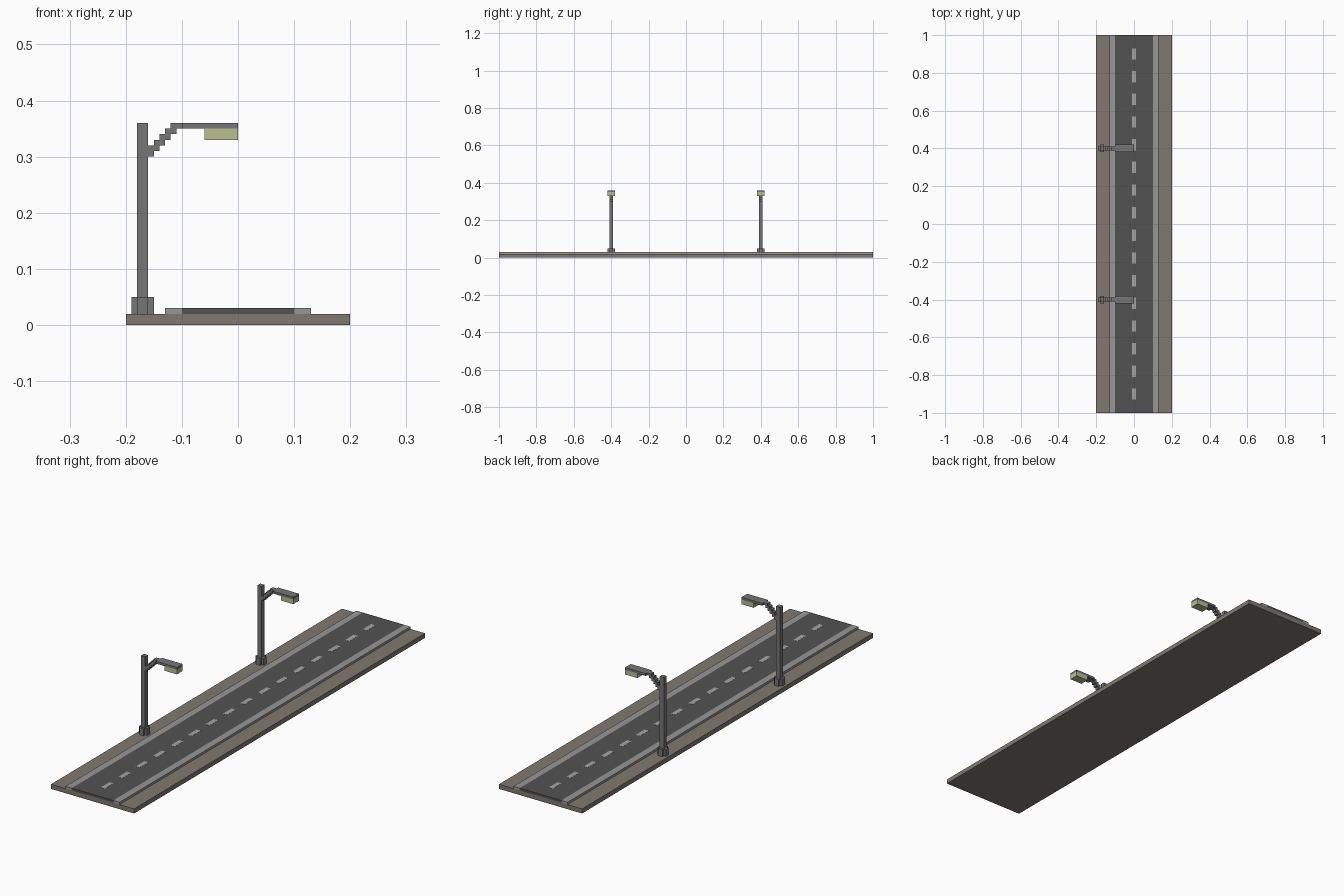
import bpy, bmesh

if "Cube" in bpy.data.objects:
    bpy.data.objects.remove(bpy.data.objects["Cube"])


def material(name, rgb):
    m = bpy.data.materials.new(name)
    m.diffuse_color = (*rgb, 1)
    m.use_nodes = True
    m.node_tree.nodes["Principled BSDF"].inputs["Base Color"].default_value = m.diffuse_color
    return m


VERGE = material("verge_brown", (0.22, 0.19, 0.16))
ASPHALT = material("asphalt", (0.085, 0.085, 0.085))
KERB = material("kerb_grey", (0.31, 0.31, 0.31))
PAINT = material("road_paint", (0.38, 0.38, 0.38))
METAL = material("pole_grey", (0.18, 0.18, 0.18))
GLOW = material("lamp_glow", (0.50, 0.53, 0.28))


def prism(name, outline, axis, lo, hi, mat):
    """Extrude a 2D outline along z (outline in x, y) or along y (outline in x, z)."""
    bm = bmesh.new()
    place = (lambda a, b: (a, b, lo)) if axis == "z" else (lambda a, b: (a, lo, b))
    face = bm.faces.new([bm.verts.new(place(a, b)) for a, b in outline])
    ext = bmesh.ops.extrude_face_region(bm, geom=[face])
    step = (0, 0, hi - lo) if axis == "z" else (0, hi - lo, 0)
    bmesh.ops.translate(bm, vec=step,
                        verts=[v for v in ext["geom"] if isinstance(v, bmesh.types.BMVert)])
    bmesh.ops.recalc_face_normals(bm, faces=bm.faces)
    mesh = bpy.data.meshes.new(name)
    bm.to_mesh(mesh)
    bm.free()
    mesh.materials.append(mat)
    obj = bpy.data.objects.new(name, mesh)
    bpy.context.collection.objects.link(obj)
    return obj


def box(name, x0, x1, y0, y1, z0, z1, mat):
    return prism(name, [(x0, y0), (x1, y0), (x1, y1), (x0, y1)], "z", z0, z1, mat)


# Ground slab, carriageway and kerbs
box("ground_slab", -0.2, 0.2, -1, 1, 0, 0.02, VERGE)
box("road_surface", -0.1, 0.1, -1, 1, 0.02, 0.03, ASPHALT)
box("kerb_left", -0.13, -0.1, -1, 1, 0.02, 0.03, KERB)
box("kerb_right", 0.1, 0.13, -1, 1, 0.02, 0.03, KERB)

# Dashed centre line
DASH, PERIOD, COUNT = 0.06, 0.12, 16
for i in range(COUNT):
    y = (i - (COUNT - 1) / 2) * PERIOD
    box(f"lane_dash_{i + 1}", -0.01, 0.01, y - DASH / 2, y + DASH / 2, 0.029, 0.0305, PAINT)

# Stepped bracket profile: upper edge climbing out, then lower edge coming back
upper, lower = [], []
for k in range(4):
    x, z = -0.16 + 0.01 * k, 0.30 + 0.01 * k
    upper += [(x, z + 0.02), (x + 0.01, z + 0.02)]
    lower += [(x, z), (x + 0.01, z)]
upper += [(-0.12, 0.36), (-0.10, 0.36)]
lower += [(-0.12, 0.34), (-0.11, 0.34), (-0.11, 0.35), (-0.10, 0.35)]
bracket = upper + lower[::-1]

# Plus-shaped footing outline around the pole
cx, a, b = -0.17, 0.01, 0.02

# Street lamps
for tag, y in (("front", -0.4), ("back", 0.4)):
    plus = [(-b, -a), (-a, -a), (-a, -b), (a, -b), (a, -a), (b, -a),
            (b, a), (a, a), (a, b), (-a, b), (-a, a), (-b, a)]
    prism(f"{tag}_lamp_footing", [(cx + u, y + v) for u, v in plus], "z", 0.02, 0.05, METAL)
    box(f"{tag}_lamp_pole", -0.18, -0.16, y - 0.01, y + 0.01, 0.05, 0.36, METAL)
    prism(f"{tag}_lamp_bracket", bracket, "y", y - 0.01, y + 0.01, METAL)
    box(f"{tag}_lamp_hood", -0.10, 0, y - 0.02, y + 0.02, 0.35, 0.36, METAL)
    box(f"{tag}_lamp_light", -0.06, 0, y - 0.02, y + 0.02, 0.33, 0.35, GLOW)
